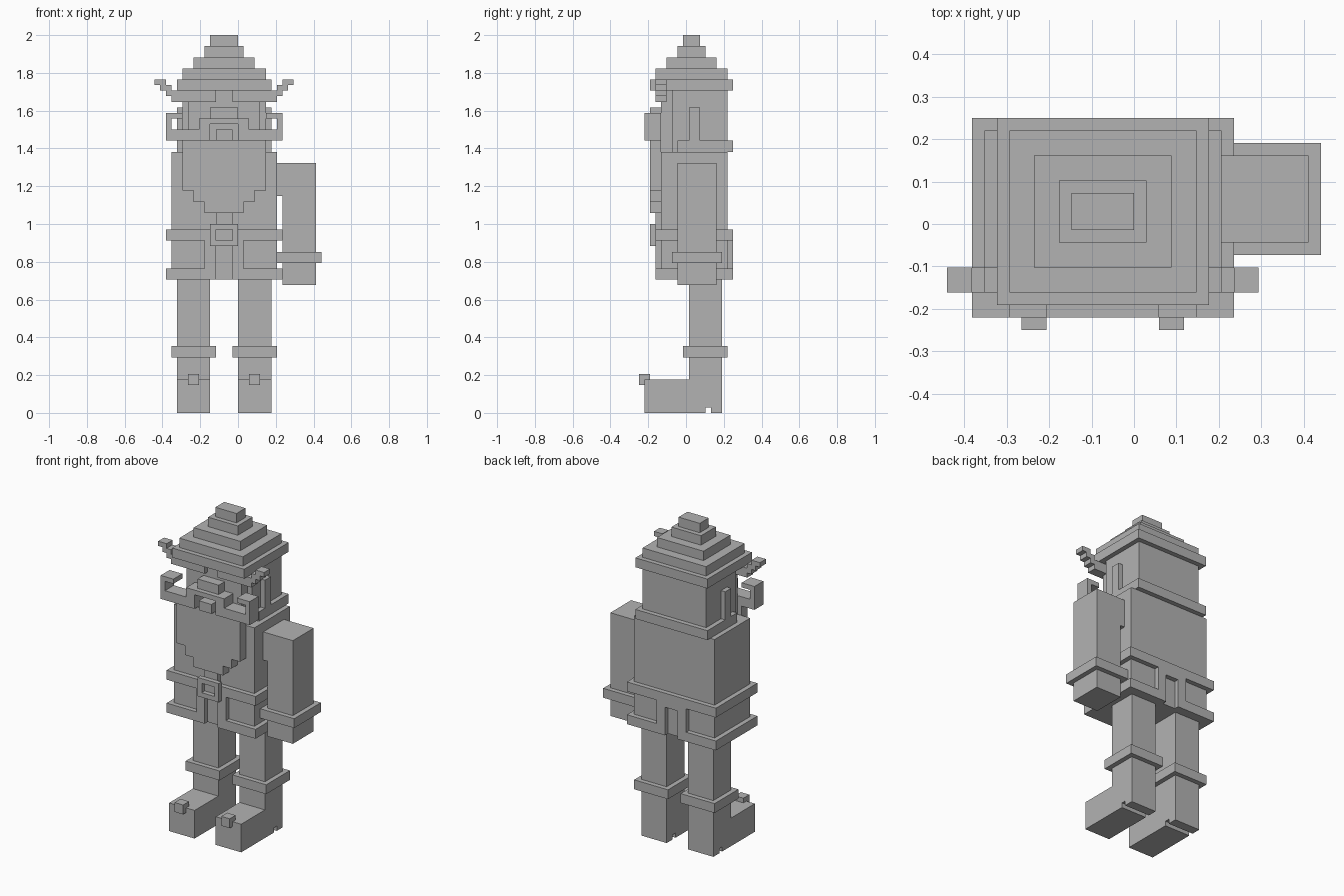
import bpy
import bmesh
from mathutils import Matrix, Vector

cube = bpy.data.objects.get("Cube")
if cube:
    bpy.data.objects.remove(cube, do_unlink=True)

UNIT = 2 / 68                       # size of one block
CENTRE = Vector((15, 8.5, 0))       # grid centre
MIRROR_WIDTH = 25                   # body symmetry: x becomes MIRROR_WIDTH - x

grey = bpy.data.materials.new("plain_grey")
grey.use_nodes = True
colour = (0.45, 0.45, 0.45, 1)
grey.diffuse_color = colour
grey.node_tree.nodes["Principled BSDF"].inputs["Base Color"].default_value = colour


def add_block(bm, x, y, z):
    """Add one cuboid given its (start, end) block range on each axis."""
    low, high = (Vector(corner) for corner in zip(x, y, z))
    middle = ((low + high) / 2 - CENTRE) * UNIT
    scale = Matrix.Diagonal((*((high - low) * UNIT), 1))
    bmesh.ops.create_cube(bm, size=1, matrix=Matrix.Translation(middle) @ scale)


def part(name, *blocks):
    """Build one flat-shaded object from cuboids."""
    mesh = bpy.data.meshes.new(name)
    bm = bmesh.new()
    for block in blocks:
        add_block(bm, *block)
    bm.to_mesh(mesh)
    bm.free()
    mesh.materials.append(grey)
    obj = bpy.data.objects.new(name, mesh)
    bpy.context.collection.objects.link(obj)
    return obj


def flip(block):
    (start, end), y, z = block
    return (MIRROR_WIDTH - end, MIRROR_WIDTH - start), y, z


def pair(name, *blocks):
    """Build a right-hand part and its mirrored left-hand twin."""
    part("right_" + name, *blocks)
    part("left_" + name, *(flip(block) for block in blocks))


def both(*blocks):
    """Return cuboids together with their mirrored copies."""
    return [*blocks, *(flip(block) for block in blocks)]


# Stepped hat, from the brim to the tip
hat_tiers = [((4, 21), (2, 17)), ((5, 20), (3, 16)), ((7, 18), (5, 14)),
             ((9, 16), (7, 12)), ((10, 15), (8, 11))]
part("hat", *((x, y, (58 + 2 * i, 60 + 2 * i)) for i, (x, y) in enumerate(hat_tiers)))

# Head, face and collar
part("head", ((5, 20), (6, 16), (47, 58)))
part("face", ((6, 19), (4, 6), (47, 58)))
part("collar", ((4, 21), (7, 17), (47, 49)))
part("nose", ((10, 15), (2, 4), (53, 55)))
part("lip", ((11, 14), (1, 4), (49, 51)))
pair("ear", ((4, 5), (9, 11), (49, 55)))

# Brows that climb outward in steps
brow_depth = (3, 5)
brow_steps = [((step, step + 2), brow_depth, (59 - step, 60 - step)) for step in range(3)]
pair("brow", ((3, 11), brow_depth, (56, 57)), ((4, 11), brow_depth, (57, 58)), *brow_steps)

# Moustache with curled tips
front = (1, 4)
part("moustache", *both(
    ((2, 10), front, (49, 51)),
    ((8, 10), front, (51, 52)),
    ((2, 3), front, (51, 54)),
    ((3, 5), front, (53, 54))),
    ((8, 17), front, (52, 53)))

# Beard narrowing downward
beard_depth = (2, 4)
part("beard",
     ((5, 20), beard_depth, (40, 49)),
     ((7, 18), beard_depth, (38, 40)),
     ((9, 16), beard_depth, (36, 38)))

# Coat: body, belt, split hem and the plackets front and back
part("coat", ((3, 22), (4, 16), (24, 47)))
coat_depth = (3, 17)
part("belt", ((2, 23), coat_depth, (31, 33)))
part("hem", *both(((2, 11), coat_depth, (24, 26))))
for side, depth in (("front", (3, 4)), ("back", (16, 17))):
    part(side + "_placket", *both(((9, 11), depth, (26, 31))), ((11, 14), depth, (30, 31)))
part("coat_strip", ((11, 14), (3, 4), (33, 36)))

# Open square buckle
plate = (2, 3)
part("buckle",
     *both(((10, 11), plate, (30, 34))),
     ((11, 14), plate, (30, 31)),
     ((11, 14), plate, (33, 34)))

# Single arm on the left side
arm_depth = (7, 14)
part("left_sleeve", ((23, 29), arm_depth, (29, 45)), ((22, 23), arm_depth, (39, 45)))
part("left_sleeve_cuff", ((22, 30), (6, 15), (27, 29)))
part("left_hand", ((23, 29), arm_depth, (23, 27)))

# Legs, boot cuffs, boots with a heel groove, and toe knobs
leg = (4, 10)
pair("leg", (leg, (9, 15), (6, 24)))
pair("boot_cuff", ((3, 11), (8, 16), (10, 12)))
pair("boot",
     (leg, (1, 15), (1, 6)),
     (leg, (1, 12), (0, 1)),
     (leg, (13, 15), (0, 1)))
pair("toe_knob", ((6, 8), (0, 2), (5, 7)))
